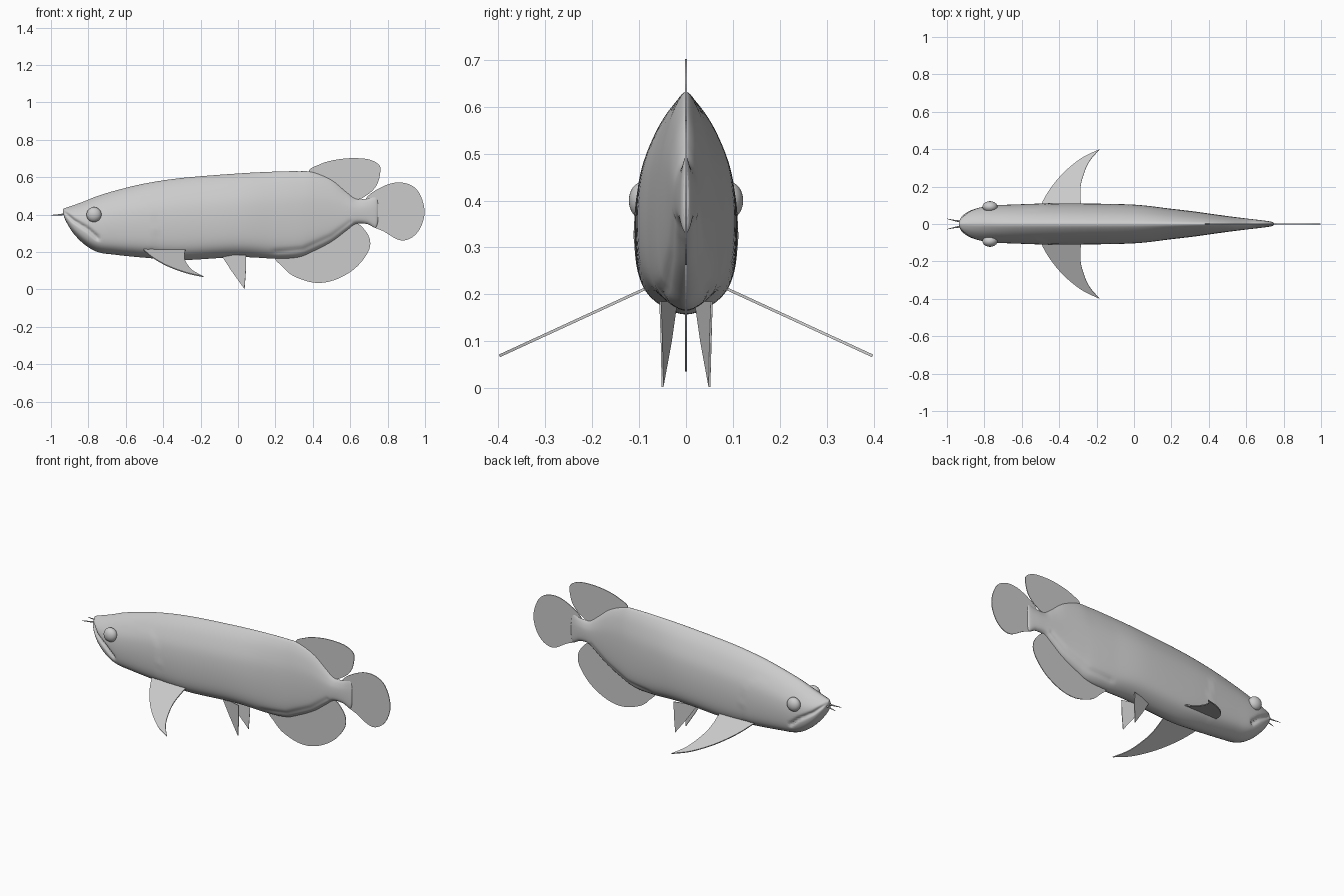
import bpy
import bmesh
import math
from mathutils import Vector
from mathutils.geometry import intersect_point_line

old = bpy.data.objects.get("Cube")
if old:
    bpy.data.objects.remove(old, do_unlink=True)

grey = bpy.data.materials.new("plain grey")
grey.use_nodes = True
colour = (0.6, 0.6, 0.6, 1)
grey.diffuse_color = colour
grey.node_tree.nodes["Principled BSDF"].inputs["Base Color"].default_value = colour


def smooth_path(points, steps, closed=False):
    """Spline through points of any dimension."""
    points = [Vector(p) for p in points]
    count = len(points)

    def pick(i):
        return points[i % count] if closed else points[max(0, min(count - 1, i))]

    path = []
    for i in range(count if closed else count - 1):
        a, b, c, d = (pick(i + k) for k in (-1, 0, 1, 2))
        for step in range(steps):
            t = step / steps
            path.append(b + (c - a) * (t / 2)
                        + (a * 2 - b * 5 + c * 4 - d) * (t * t / 2)
                        + (b * 3 - a - c * 3 + d) * (t ** 3 / 2))
    if not closed:
        path.append(points[-1])
    return path


def finish(name, bm, mirrored=False, thickness=0):
    bmesh.ops.recalc_face_normals(bm, faces=bm.faces)
    mesh = bpy.data.meshes.new(name)
    bm.to_mesh(mesh)
    bm.free()
    mesh.materials.append(grey)
    obj = bpy.data.objects.new(name, mesh)
    bpy.context.collection.objects.link(obj)
    if mirrored:
        mirror = obj.modifiers.new("Mirror", "MIRROR")
        mirror.use_axis = (False, True, False)
        mirror.use_clip = False
        mirror.use_mirror_merge = False
    if thickness:
        solid = obj.modifiers.new("Thickness", "SOLIDIFY")
        solid.thickness = thickness
        solid.offset = 0
    else:
        mesh.shade_smooth()
    return obj


def loft(bm, rings):
    """Skin a row of closed rings and cap both ends."""
    rows = [[bm.verts.new(p) for p in ring] for ring in rings]
    for near, far in zip(rows, rows[1:]):
        for i in range(len(near)):
            j = (i + 1) % len(near)
            bm.faces.new((near[i], near[j], far[j], far[i]))
    bm.faces.new(rows[0])
    bm.faces.new(rows[-1])


def line_distance(point, line):
    """Distance from a side-view point to a polyline."""
    best = math.inf
    for a, b in zip(line, line[1:]):
        a, b = Vector(a), Vector(b)
        near, t = intersect_point_line(point, a, b)
        near = a.lerp(b, max(0, min(1, t)))
        best = min(best, (point - near.to_2d()).length)
    return best


# Body stations: length position, top, bottom, half width
stations = [
    (-.935, .43, .405, .015), (-.92, .437, .365, .042), (-.88, .45, .3, .07),
    (-.82, .472, .24, .09), (-.75, .5, .2, .099), (-.65, .53, .185, .103),
    (-.5, .566, .17, .107), (-.3, .596, .157, .109), (0, .62, .173, .103),
    (.2, .63, .165, .081), (.32, .632, .172, .067), (.4, .627, .203, .056),
    (.5, .585, .255, .042), (.58, .52, .315, .032), (.63, .485, .35, .026),
    (.69, .485, .35, .019), (.735, .495, .33, .012), (.748, .47, .36, .006)]

# Cross-section: width share, height share
half = [(0, 0), (.4, .03), (.75, .1), (.93, .2), (1, .36), (.98, .54),
        (.86, .7), (.57, .86), (.26, .96), (0, 1)]
section = smooth_path(half + [(-w, s) for w, s in half[-2:0:-1]], 4, closed=True)

mouth = [(-.94, .425), (-.88, .37), (-.8, .32), (-.75, .275)]
fin_root = [(.2, .2), (.35, .215), (.5, .285), (.6, .36)]


def body_point(x, top, bottom, width, w, s):
    """Body surface with mouth crease, gill cover step and fin root crease."""
    z = bottom + (top - bottom) * s
    point = Vector((x, z))
    scale = 1.0
    if x < -.6:
        scale -= .2 * math.exp(-(line_distance(point, mouth) / .009) ** 2)
    if x > .15:
        scale -= .12 * math.exp(-(line_distance(point, fin_root) / .012) ** 2)
    gill_edge = -.44 - 2 * (z - .32) ** 2
    if x < gill_edge and z < .48:
        scale += .03 * math.exp((x - gill_edge) / .12)
    return (x, width * w * scale, z)


bm = bmesh.new()
loft(bm, [[body_point(*row, w, s) for w, s in section]
          for row in smooth_path(stations, 9)])
body = finish("body", bm)

# Flat fins on the centre line, drawn as side profiles
centre_fins = {
    "dorsal_fin": [
        (.38, .625), (.44, .67), (.52, .693), (.61, .702), (.7, .695),
        (.755, .665), (.76, .62), (.74, .555), (.69, .505), (.62, .48),
        (.5, .53)],
    "tail_fin": [
        (.68, .48), (.78, .553), (.87, .572), (.945, .545), (.985, .48),
        (.997, .4), (.97, .32), (.92, .272), (.86, .265), (.78, .31),
        (.69, .36)],
    "anal_fin": [
        (.2, .18), (.24, .12), (.3, .07), (.41, .036), (.515, .05),
        (.62, .108), (.69, .19), (.707, .255), (.68, .315), (.62, .355),
        (.5, .3), (.35, .22)],
}
for name, outline in centre_fins.items():
    bm = bmesh.new()
    bm.faces.new([bm.verts.new((x, 0, z))
                  for x, z in smooth_path(outline, 5, closed=True)])
    finish(name, bm, thickness=.004)

# Swept pectoral fins, sloping down and outward
leading = smooth_path([(-.51, .075), (-.46, .17), (-.38, .27), (-.28, .352),
                       (-.185, .398)], 5)
trailing = smooth_path([(-.185, .398), (-.242, .33), (-.277, .24),
                        (-.287, .17), (-.28, .075)], 5)
bm = bmesh.new()
bm.faces.new([bm.verts.new((x, y, .215 - .46 * (y - .08)))
              for x, y in leading + trailing[1:]])
finish("pectoral_fins", bm, mirrored=True, thickness=.006)

# Small pelvic fins under the belly
bm = bmesh.new()
bm.faces.new([bm.verts.new(p) for p in (
    (-.09, .02, .185), (-.035, .032, .1), (.035, .05, .002), (.042, .052, .1),
    (.042, .055, .185))])
finish("pelvic_fins", bm, mirrored=True, thickness=.004)

# Eyes
bm = bmesh.new()
bmesh.ops.create_uvsphere(bm, u_segments=32, v_segments=16, radius=.04)
bmesh.ops.scale(bm, vec=(1, .75, 1), verts=bm.verts)
bmesh.ops.translate(bm, vec=(-.77, .092, .4), verts=bm.verts)
finish("eyes", bm, mirrored=True)

# Tapered chin barbels
bm = bmesh.new()
rings = []
barbel = smooth_path([(-.91, .012, .405), (-.95, .017, .4), (-1, .028, .397)], 5)
for i, centre in enumerate(barbel):
    radius = .007 * (1 - .85 * i / (len(barbel) - 1))
    turns = [math.tau * k / 10 for k in range(10)]
    rings.append([centre + Vector((0, math.cos(a), math.sin(a))) * radius
                  for a in turns])
loft(bm, rings)
finish("barbels", bm, mirrored=True)
